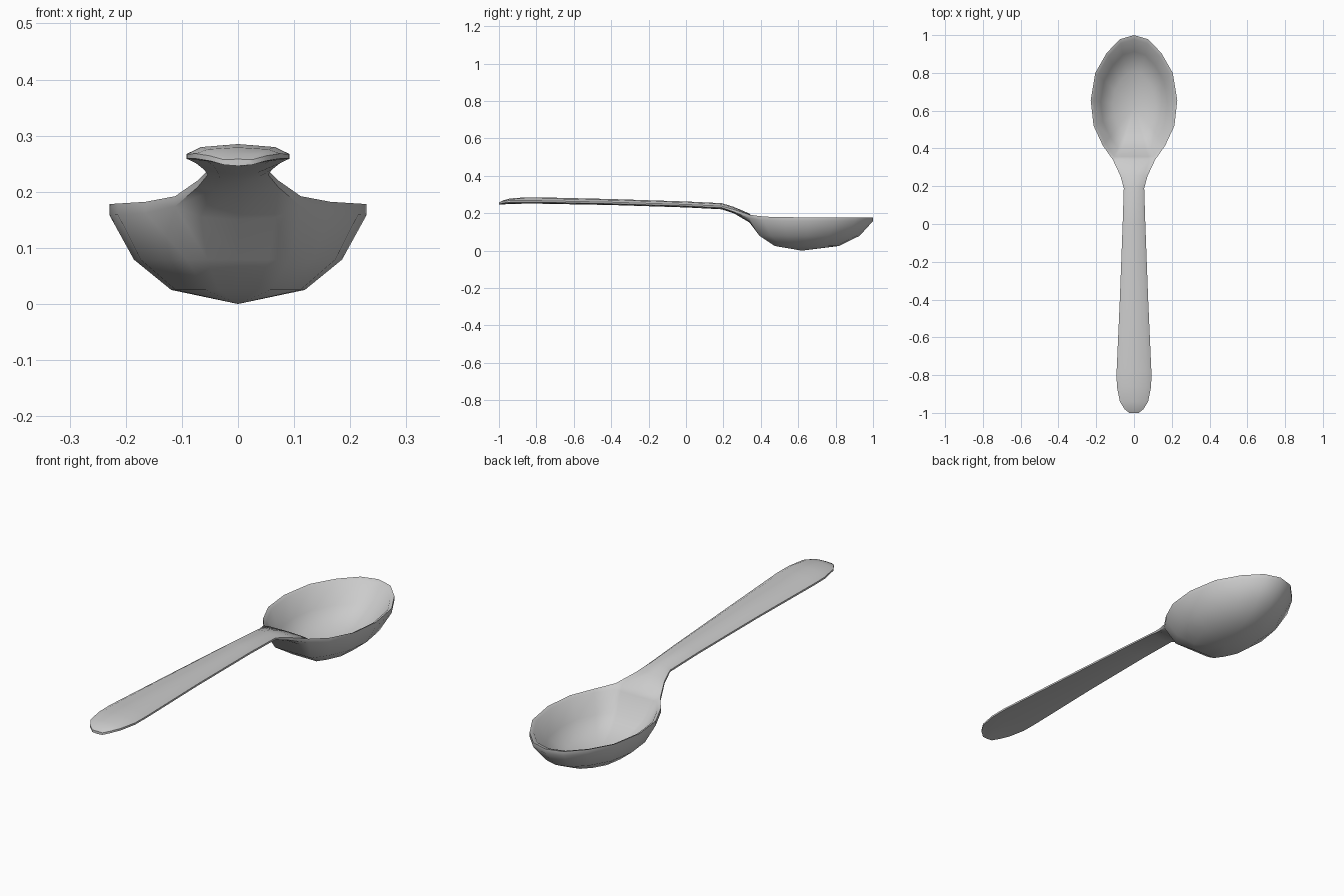
import bpy
import bmesh
import math

cube = bpy.data.objects.get("Cube")
if cube:
    bpy.data.objects.remove(cube, do_unlink=True)

metal = bpy.data.materials.new("brushed grey metal")
grey = (0.6, 0.6, 0.6, 1)
metal.use_nodes = True
metal.diffuse_color = grey
metal.node_tree.nodes["Principled BSDF"].inputs["Base Color"].default_value = grey

bm = bmesh.new()
CENTRE_Y = 0.62  # deepest point of the bowl


def bridge(a, b, closed=True):
    """Join two rows of vertices with quads."""
    n = len(a)
    for i in range(n if closed else n - 1):
        j = (i + 1) % n
        bm.faces.new((a[i], a[j], b[j], b[i]))


def section(y, w, top, drop, thick, edge):
    """Handle cross-section: five points on top, five underneath."""
    upper = [(-1, drop), (-0.72, drop * 0.3), (0, 0), (0.72, drop * 0.3), (1, drop)]
    lower = [(1, drop + edge), (0.6, thick * 0.9), (0, thick),
             (-0.6, thick * 0.9), (-1, drop + edge)]
    return [bm.verts.new((x * w, y, top - d)) for x, d in upper + lower]


# Handle, from the rounded tip to the flared neck
stations = [
    # y, half width, top, edge drop, thickness, edge thickness
    (-1.0, 0.025, 0.258, 0.001, 0.012, 0.009),
    (-0.98, 0.05, 0.268, 0.004, 0.021, 0.009),
    (-0.94, 0.075, 0.279, 0.011, 0.029, 0.009),
    (-0.86, 0.091, 0.285, 0.018, 0.034, 0.008),
    (-0.78, 0.092, 0.285, 0.018, 0.034, 0.008),
    (-0.4, 0.075, 0.276, 0.017, 0.032, 0.008),
    (0.0, 0.060, 0.263, 0.016, 0.032, 0.008),
    (0.19, 0.054, 0.254, 0.016, 0.033, 0.008),
    (0.255, 0.072, 0.234, 0.014, 0.034, 0.012),
    (0.34, 0.112, 0.198, 0.006, 0.048, 0.018),
]
rows = [section(*s) for s in stations]
for a, b in zip(rows, rows[1:]):
    bridge(a, b)
bm.faces.new(rows[0])
neck = rows[-1]

# Bowl rim: the neck continues around the egg-shaped outline
side = [(0.165, 0.415, 0.182), (0.214, 0.52, 0.179), (0.229, 0.655, 0.178),
        (0.205, 0.80, 0.178), (0.145, 0.905, 0.178), (0.075, 0.978, 0.178)]
outline = side + [(0, 1.0, 0.178)] + [(-x, y, z) for x, y, z in reversed(side)]
top_rim = neck[:5] + [bm.verts.new(p) for p in outline]
low_rim = neck[9:4:-1] + [bm.verts.new((x, y, z - 0.02)) for x, y, z in outline]
bridge(top_rim[4:] + top_rim[:1], low_rim[4:] + low_rim[:1], closed=False)


def bowl(rim, rings, bottom):
    """Shrinking rings from a rim down to a single lowest point."""
    last = rim
    for scale, z in rings:
        ring = [bm.verts.new((v.co.x * scale, CENTRE_Y + (v.co.y - CENTRE_Y) * scale, z))
                for v in rim]
        bridge(last, ring)
        last = ring
    tip = bm.verts.new((0, CENTRE_Y, bottom))
    for i in range(len(last)):
        bm.faces.new((last[i], last[(i + 1) % len(last)], tip))


bowl(top_rim, [(0.94, 0.172), (0.77, 0.092), (0.49, 0.04)], 0.02)
bowl(low_rim, [(0.81, 0.079), (0.52, 0.025)], 0.0)

bmesh.ops.recalc_face_normals(bm, faces=bm.faces)
mesh = bpy.data.meshes.new("spoon")
bm.to_mesh(mesh)
bm.free()
mesh.materials.append(metal)
spoon = bpy.data.objects.new("spoon", mesh)
bpy.context.collection.objects.link(spoon)

# Smooth shading with a crisp rim
bpy.ops.object.select_all(action="DESELECT")
spoon.select_set(True)
bpy.context.view_layer.objects.active = spoon
bpy.ops.object.shade_smooth_by_angle(angle=math.radians(50))
